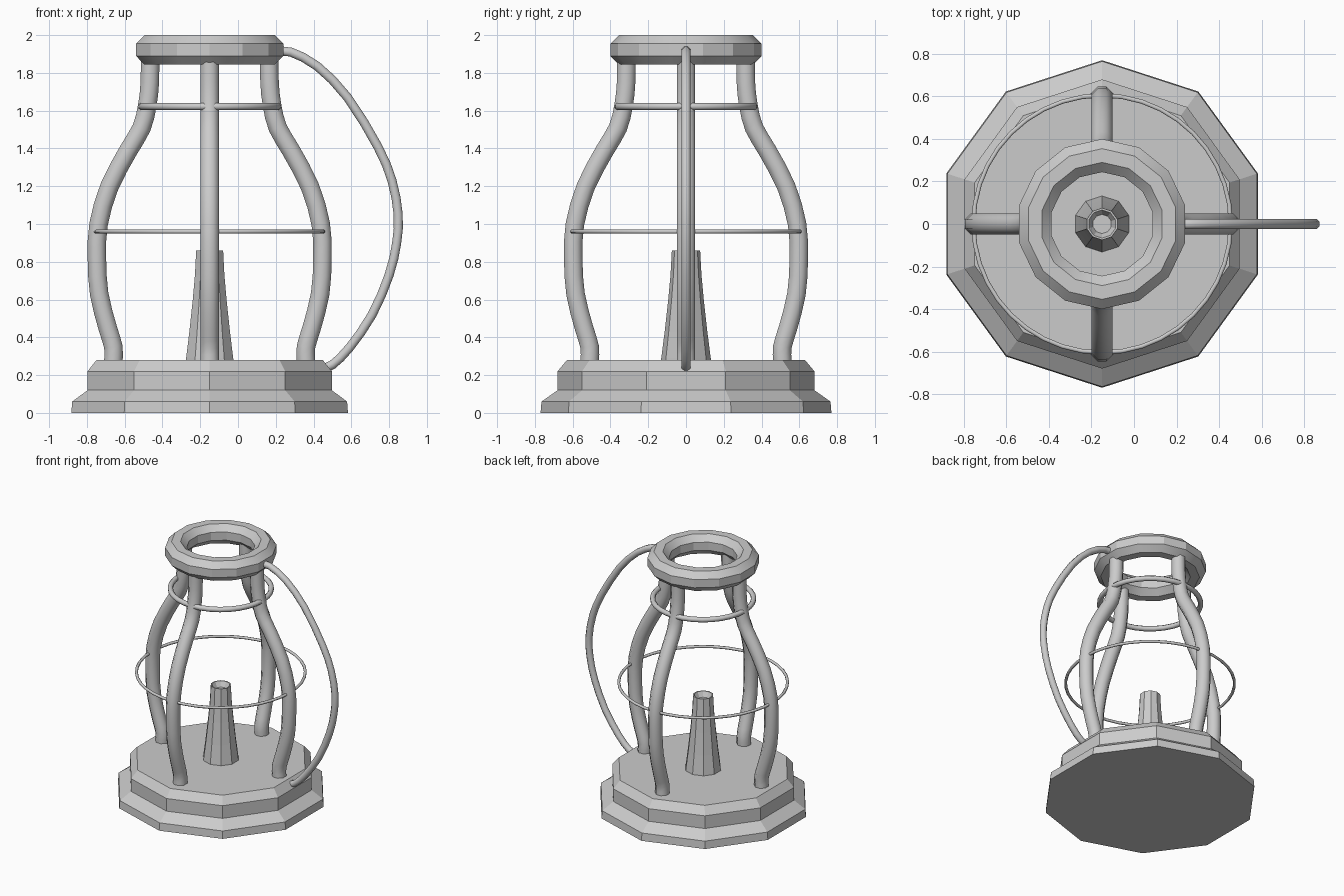
import bpy, bmesh, math
from mathutils import Vector

if "Cube" in bpy.data.objects:
    bpy.data.objects.remove(bpy.data.objects["Cube"])

CX = -0.15  # lantern axis


def finish(name, bm, smooth=None):
    bmesh.ops.recalc_face_normals(bm, faces=bm.faces)
    me = bpy.data.meshes.new(name)
    bm.to_mesh(me)
    bm.free()
    ob = bpy.data.objects.new(name, me)
    bpy.context.collection.objects.link(ob)
    if smooth:
        bpy.ops.object.select_all(action='DESELECT')
        bpy.context.view_layer.objects.active = ob
        ob.select_set(True)
        bpy.ops.object.shade_smooth_by_angle(angle=math.radians(smooth))
    return ob


def skin(bm, rings, closed):
    n = len(rings[0])
    pairs = list(zip(rings, rings[1:]))
    if closed:
        pairs.append((rings[-1], rings[0]))
    else:
        bm.faces.new(rings[0])
        bm.faces.new(rings[-1])
    for a, b in pairs:
        for i in range(n):
            j = (i + 1) % n
            bm.faces.new((a[i], a[j], b[j], b[i]))


def lathe(name, profile, sides, closed=False, smooth=None):
    """Revolve (radius, z) points about the axis, one vertex facing +y."""
    bm = bmesh.new()
    ang = [math.pi / 2 + 2 * math.pi * i / sides for i in range(sides)]
    rings = [[bm.verts.new((CX + r * math.cos(a), r * math.sin(a), z)) for a in ang]
             for r, z in profile]
    skin(bm, rings, closed)
    return finish(name, bm, smooth)


def hoop(name, major, minor, z, sides, section=8, smooth=None):
    step = 2 * math.pi / section
    k = minor / math.cos(step / 2)
    prof = [(major + k * math.cos((i + .5) * step), z + k * math.sin((i + .5) * step))
            for i in range(section)]
    return lathe(name, prof, sides, True, smooth)


def tube(name, path, radius, turn=0, section=8, sub=3):
    """Sweep a round section along (distance from axis, z), turned about the axis."""
    p = [Vector(q) for q in path]
    p = [2 * p[0] - p[1]] + p + [2 * p[-1] - p[-2]]
    pts = []
    for i in range(1, len(p) - 2):  # smooth curve through the points
        a, b, c, d = p[i - 1:i + 3]
        for s in range(sub):
            t = s / sub
            pts.append(.5 * (2 * b + (c - a) * t + (2 * a - 5 * b + 4 * c - d) * t * t
                             + (3 * b - a - 3 * c + d) * t ** 3))
    pts.append(p[-2])
    bm = bmesh.new()
    ca, sa = math.cos(turn), math.sin(turn)
    rings = []
    for i, q in enumerate(pts):
        tan = (pts[min(i + 1, len(pts) - 1)] - pts[max(i - 1, 0)]).normalized()
        ring = []
        for k in range(section):
            a = 2 * math.pi * (k + .5) / section
            u, v = radius * math.cos(a), radius * math.sin(a)
            r, z = q.x + u * tan.y, q.y - u * tan.x
            ring.append(bm.verts.new((CX + r * ca - v * sa, r * sa + v * ca, z)))
        rings.append(ring)
    skin(bm, rings, False)
    return finish(name, bm, 50)


# Stepped ten-sided base
lathe("base", [(.77, 0), (.765, .06), (.68, .12), (.68, .22), (.63, .28)], 10)

# Flared burner with hollow tip
lathe("burner", [(.133, .27), (.131, .29), (.113, .43), (.094, .6), (.082, .73),
                 (.075, .86), (.066, .86), (.045, .82)], 10)

# Chunky crown ring
hoop("top_ring", .322, .078, 1.922, 14, smooth=25)

# Guard hoops
hoop("upper_hoop", .362, .018, 1.622, 32, smooth=50)
hoop("middle_hoop", .605, .01, .96, 40, smooth=50)

# Four curved frame posts
post = [(.51, .27), (.51, .35), (.54, .45), (.585, .63), (.597, .82), (.588, 1.0),
        (.53, 1.2), (.43, 1.39), (.36, 1.51), (.33, 1.63), (.317, 1.75), (.315, 1.92)]
for i, side in enumerate(("right", "back", "left", "front")):
    tube(side + "_post", post, .053, i * math.pi / 2, sub=2)

# Carrying handle on the right
handle = [(.36, 1.91), (.43, 1.91), (.57, 1.835), (.73, 1.67), (.89, 1.41), (.965, 1.23),
          (.998, 1.05), (.99, .9), (.95, .73), (.86, .52), (.74, .345), (.65, .255), (.6, .238)]
tube("handle", handle, .026, sub=2)
